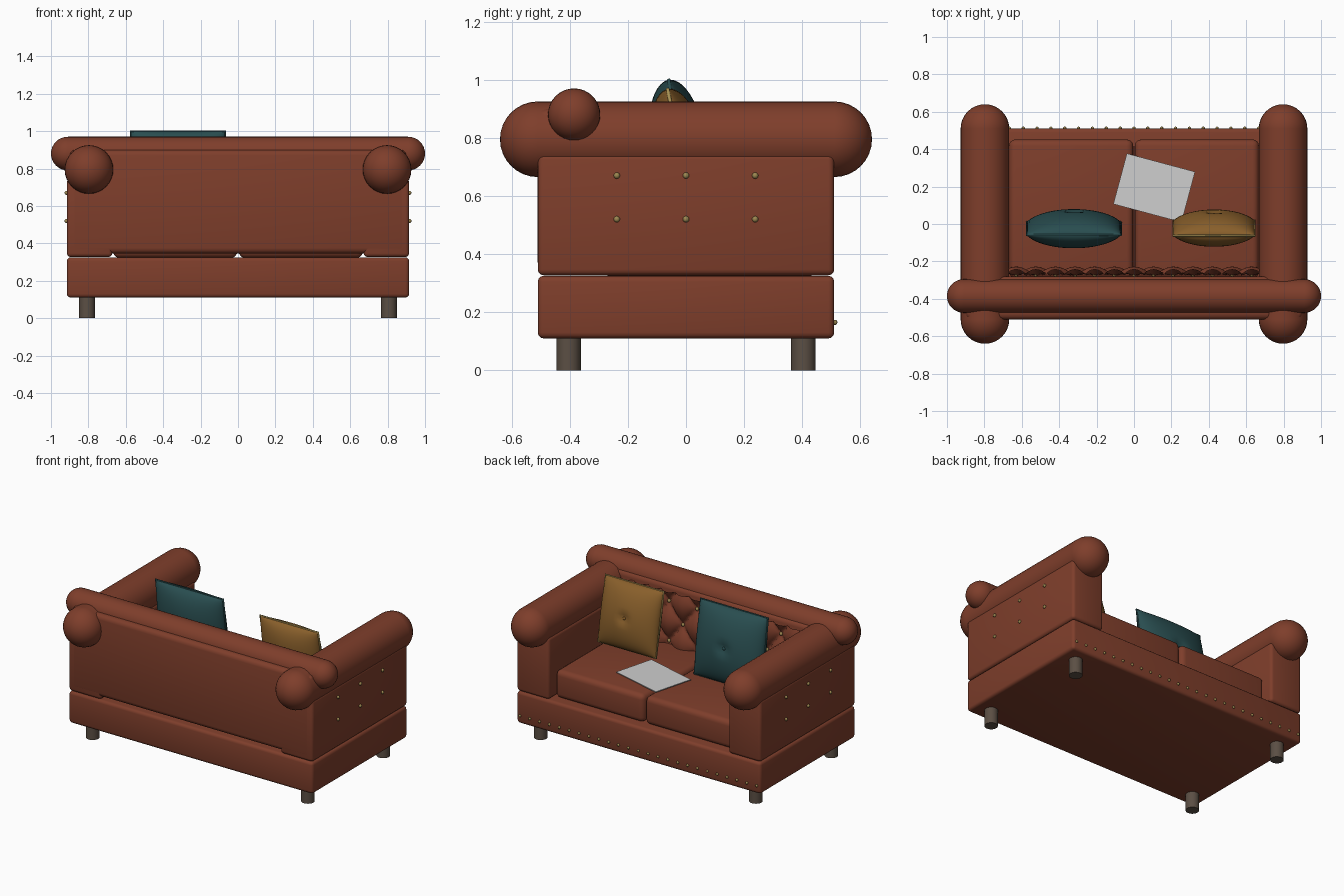
import bpy, bmesh, math
from mathutils import Matrix, Vector

if "Cube" in bpy.data.objects:
    bpy.data.objects.remove(bpy.data.objects["Cube"])


def mat(name, c):
    m = bpy.data.materials.new(name)
    m.diffuse_color = (*c, 1)
    m.use_nodes = True
    m.node_tree.nodes["Principled BSDF"].inputs["Base Color"].default_value = m.diffuse_color
    return m


LEATHER = mat("brown leather", (0.21, 0.048, 0.024))
TEAL = mat("teal fabric", (0.022, 0.075, 0.08))
MUSTARD = mat("mustard fabric", (0.25, 0.115, 0.024))
GOLD = mat("gold trim", (0.40, 0.29, 0.09))
BRASS = mat("brass studs", (0.33, 0.24, 0.08))
WOOD = mat("dark wood", (0.105, 0.078, 0.058))
PAPER = mat("white paper", (0.62, 0.62, 0.62))


def finish(name, bm, m, smooth=True):
    me = bpy.data.meshes.new(name)
    bm.to_mesh(me)
    bm.free()
    ob = bpy.data.objects.new(name, me)
    bpy.context.collection.objects.link(ob)
    me.materials.append(m)
    for p in me.polygons:
        p.use_smooth = smooth
    return ob


def box(name, lo, hi, m, bevel=0.0, segs=3):
    bm = bmesh.new()
    lo, hi = Vector(lo), Vector(hi)
    bmesh.ops.create_cube(bm, size=1, matrix=Matrix.Translation((lo + hi) / 2)
                          @ Matrix.Diagonal((*(hi - lo), 1)))
    if bevel:
        bmesh.ops.bevel(bm, geom=bm.edges[:], offset=bevel, segments=segs,
                        profile=0.5, affect='EDGES')
    ob = finish(name, bm, m, False)
    shade(ob)
    return ob


def shade(ob):
    bpy.ops.object.select_all(action='DESELECT')
    ob.select_set(True)
    bpy.context.view_layer.objects.active = ob
    bpy.ops.object.shade_smooth_by_angle(angle=math.radians(35))


def roll(name, a, b, r, m):
    """Bolster: a cylinder from a to b with a ball at each end."""
    a, b = Vector(a), Vector(b)
    rot = (b - a).to_track_quat('Z', 'Y').to_matrix().to_4x4()
    bm = bmesh.new()
    bmesh.ops.create_cone(bm, cap_ends=False, segments=32, radius1=r, radius2=r,
                          depth=(b - a).length, matrix=Matrix.Translation((a + b) / 2) @ rot)
    for p in (a, b):
        bmesh.ops.create_uvsphere(bm, u_segments=32, v_segments=16, radius=r,
                                  matrix=Matrix.Translation(p) @ rot)
    return finish(name, bm, m)


def studs(name, points, r, m):
    bm = bmesh.new()
    for p in points:
        bmesh.ops.create_uvsphere(bm, u_segments=10, v_segments=6, radius=r,
                                  matrix=Matrix.Translation(p))
    return finish(name, bm, m)


# base and legs
box("base", (-0.915, -0.51, 0.11), (0.915, 0.51, 0.325), LEATHER, 0.02)
for sx in (-1, 1):
    for sy in (-1, 1):
        bm = bmesh.new()
        bmesh.ops.create_cone(bm, cap_ends=True, segments=20, radius1=0.042, radius2=0.042,
                              depth=0.12, matrix=Matrix.Translation((sx * 0.807, sy * 0.404, 0.06)))
        shade(finish("leg", bm, WOOD))

# arms with rolled tops and side studs
for s in (-1, 1):
    x0, x1 = sorted((s * 0.672, s * 0.915))
    box("arm", (x0, -0.51, 0.327), (x1, 0.51, 0.745), LEATHER, 0.02)
    roll("arm_roll", (s * 0.797, -0.51, 0.795), (s * 0.797, 0.51, 0.795), 0.13, LEATHER)
    studs("arm_studs", [(s * 0.917, y, z) for y in (-0.238, 0, 0.238) for z in (0.52, 0.67)],
          0.011, BRASS)

# back panel and its roll
box("back_panel", (-0.9, -0.511, 0.345), (0.9, -0.28, 0.9), LEATHER, 0.03)
roll("back_roll", (-0.91, -0.385, 0.88), (0.91, -0.385, 0.88), 0.09, LEATHER)

# seat cushions
for s in (-1, 1):
    x0, x1 = sorted((s * 0.004, s * 0.668))
    box("seat_cushion", (x0, -0.29, 0.322), (x1, 0.452, 0.512), LEATHER, 0.035, 4)

# tufted inner back: diamond puffs with a button at each crossing
PX, PZ, ZC = 0.21, 0.27, 0.665
bm = bmesh.new()
bmesh.ops.create_grid(bm, x_segments=126, y_segments=36, size=1)
for v in bm.verts:
    x, z = v.co.x * 0.672, 0.68 + v.co.y * 0.19
    u, w = x / PX + (z - ZC) / PZ, x / PX - (z - ZC) / PZ
    puff = math.sqrt(abs(math.sin(math.pi * u) * math.sin(math.pi * w)))
    v.co = (x, -0.278 + 0.05 * puff, z)
bmesh.ops.reverse_faces(bm, faces=bm.faces[:])
finish("tufted_back", bm, LEATHER)
pts = [(i * PX, -0.27, ZC) for i in range(-3, 4)]
pts += [((i + 0.5) * PX, -0.27, ZC + d) for i in range(-3, 3) for d in (-PZ / 2, PZ / 2)]
studs("tuft_buttons", pts, 0.012, BRASS)

# row of studs along the seat front
studs("base_studs", [(i * 0.074, 0.512, 0.165) for i in range(-12, 13)], 0.009, BRASS)


def pillow(name, centre, w, h, t, tilt, m, trim):
    place = Matrix.Translation(centre) @ Matrix.Rotation(math.radians(90 + tilt), 4, 'X')
    n = 28
    bm = bmesh.new()
    for side in (1, -1):
        made = bmesh.ops.create_grid(bm, x_segments=n, y_segments=n, size=1)["verts"]
        for v in made:
            # even spacing in angle keeps the edge round
            u, k = math.sin(v.co.x * math.pi / 2), math.sin(v.co.y * math.pi / 2)
            bulge = math.sqrt(max(0, (1 - u * u) * (1 - k * k)))
            dent = 1 - 0.25 * math.exp(-(u * u + k * k) / 0.02)
            v.co = (u * w / 2, k * h / 2, side * t / 2 * bulge * dent)
        if side < 0:
            bmesh.ops.reverse_faces(bm, faces=list({f for v in made for f in v.link_faces}))
    bmesh.ops.remove_doubles(bm, verts=bm.verts[:], dist=0.0001)
    bm.transform(place)
    finish(name, bm, m)
    # piping round the seam
    cu = bpy.data.curves.new(name + "_piping", 'CURVE')
    cu.dimensions = '3D'
    cu.bevel_depth = 0.006
    cu.bevel_resolution = 2
    sp = cu.splines.new('POLY')
    sp.points.add(3)
    for p, (a, b) in zip(sp.points, ((-1, -1), (1, -1), (1, 1), (-1, 1))):
        p.co = (a * w / 2, b * h / 2, 0, 1)
    sp.use_cyclic_u = True
    cu.materials.append(trim)
    ob = bpy.data.objects.new(name + "_piping", cu)
    ob.matrix_world = place
    bpy.context.collection.objects.link(ob)
    # centre button on both faces
    studs(name + "_buttons", [place @ Vector((0, 0, d * t * 0.375)) for d in (-1, 1)], 0.012, m)


pillow("teal_pillow", (-0.322, -0.025, 0.757), 0.505, 0.49, 0.2, 8, TEAL, TEAL)
pillow("mustard_pillow", (0.428, -0.022, 0.757), 0.435, 0.43, 0.185, 11, MUSTARD, GOLD)

# loose sheet lying on the seat
sheet = box("paper_sheet", (-0.189, -0.14, -0.003), (0.189, 0.14, 0.003), PAPER)
sheet.location = (0.108, 0.193, 0.521)
sheet.rotation_euler = (0, 0, math.radians(-15))
